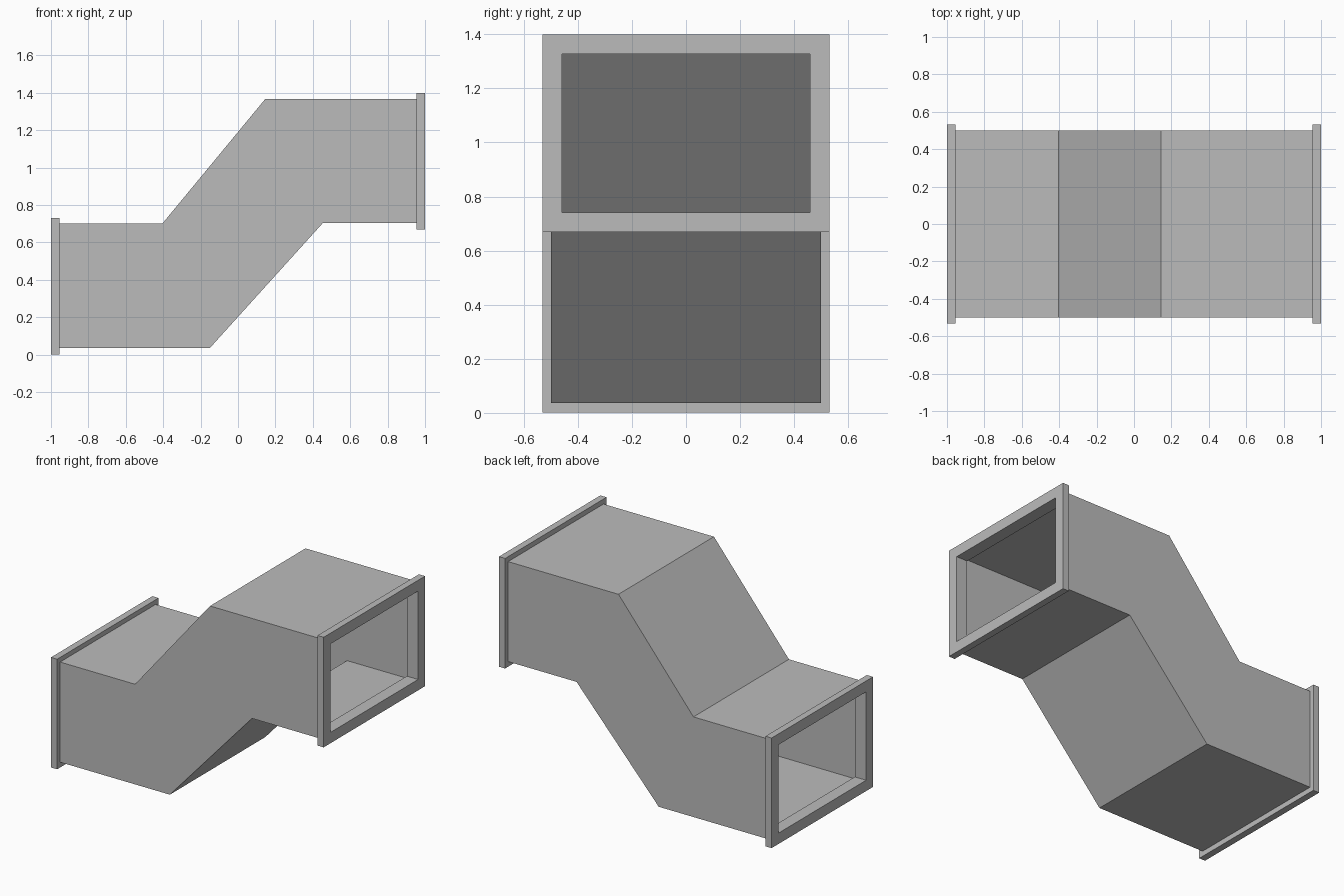
import bpy

cube = bpy.data.objects.get("Cube")
if cube:
    bpy.data.objects.remove(cube, do_unlink=True)

# Single sheet-metal grey
metal = bpy.data.materials.new("sheet_metal_grey")
metal.use_nodes = True
GREY = (0.5, 0.5, 0.5, 1.0)
metal.diffuse_color = GREY
metal.node_tree.nodes["Principled BSDF"].inputs["Base Color"].default_value = GREY


def make_object(name, verts, faces):
    mesh = bpy.data.meshes.new(name)
    mesh.from_pydata(verts, [], faces)
    mesh.materials.append(metal)
    obj = bpy.data.objects.new(name, mesh)
    bpy.context.collection.objects.link(obj)
    return obj


def loft(rings, closed):
    """Join rectangular rings of four points with quads."""
    verts = [v for ring in rings for v in ring]
    n = len(rings)
    faces = []
    for i in range(n if closed else n - 1):
        j = (i + 1) % n
        for k in range(4):
            m = (k + 1) % 4
            faces.append((i * 4 + k, i * 4 + m, j * 4 + m, j * 4 + k))
    return verts, faces


def rect(x_low, x_high, half_y, low, high):
    return [(x_low, -half_y, low), (x_low, half_y, low),
            (x_high, half_y, high), (x_high, -half_y, high)]


# Offset duct: open rectangular tube with two mitred bends
stations = [  # x at bottom, x at top, bottom z, top z
    (-0.96, -0.96, 0.036, 0.70),
    (-0.15, -0.405, 0.036, 0.70),
    (0.453, 0.145, 0.703, 1.366),
    (0.96, 0.96, 0.703, 1.366),
]
duct = make_object("offset_duct", *loft(
    [rect(xb, xt, 0.5, zb, zt) for xb, xt, zb, zt in stations], False))
wall = duct.modifiers.new("wall", 'SOLIDIFY')
wall.thickness = 0.004
wall.offset = -1


# End flanges: L-shaped section swept around each opening
def flange(name, side, centre_z):
    section = [  # distance along x, inset from the outer edge
        (1.0, 0.0), (0.955, 0.0), (0.955, 0.036),
        (0.917, 0.036), (0.917, 0.072), (1.0, 0.072),
    ]
    rings = []
    for x, inset in section:
        half_z = 0.365 - inset
        rings.append(rect(side * x, side * x, 0.531 - inset,
                          centre_z - half_z, centre_z + half_z))
    verts, faces = loft(rings, True)
    if side > 0:
        faces = [f[::-1] for f in faces]
    return make_object(name, verts, faces)


flange("lower_flange", -1, 0.366)
flange("upper_flange", 1, 1.034)

# Consistent outward normals
for obj in bpy.context.scene.objects:
    if obj.type == 'MESH' and obj.name.endswith(("duct", "flange")):
        bpy.context.view_layer.objects.active = obj
        bpy.ops.object.mode_set(mode='EDIT')
        bpy.ops.mesh.select_all(action='SELECT')
        bpy.ops.mesh.normals_make_consistent(inside=False)
        bpy.ops.object.mode_set(mode='OBJECT')
